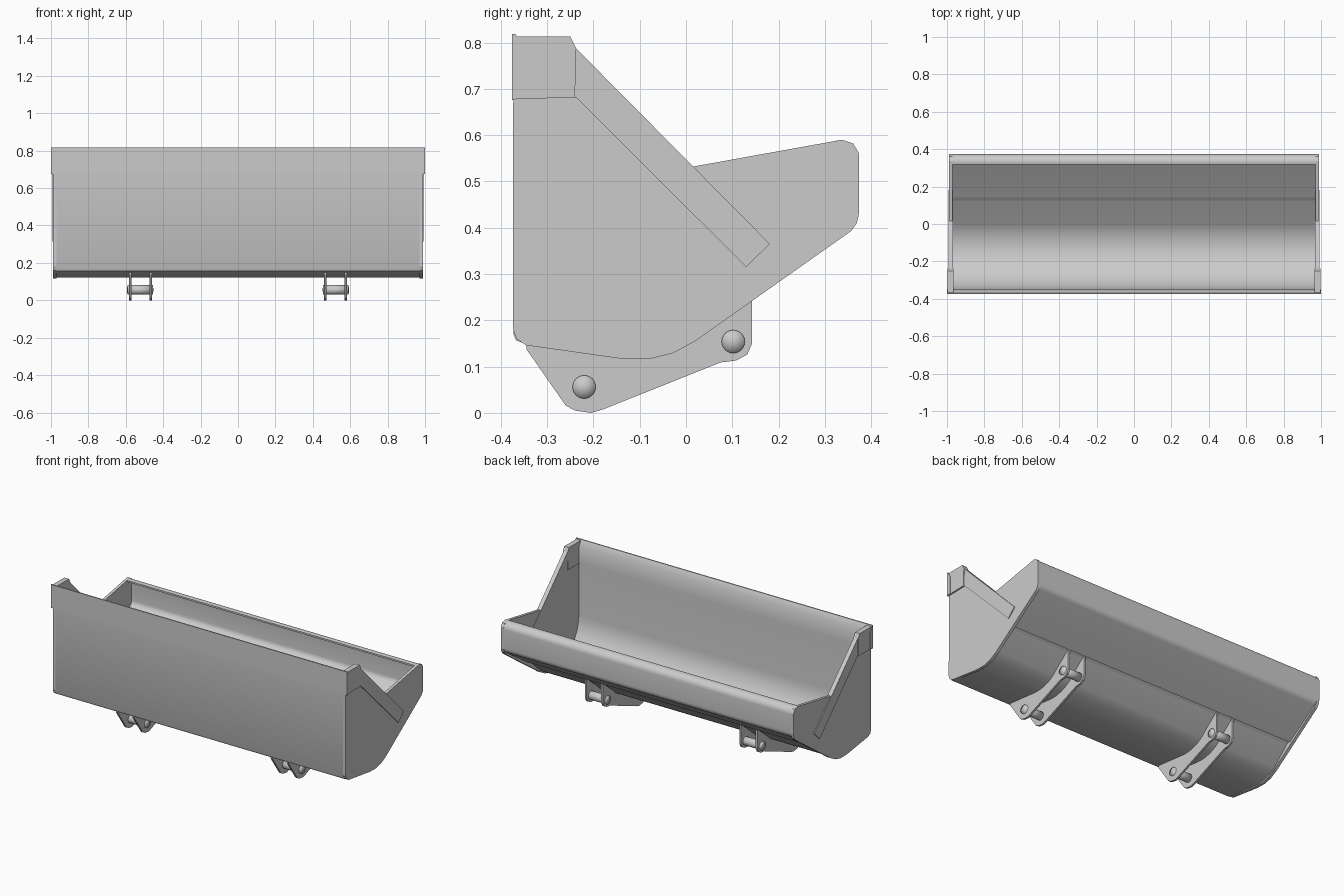
import bpy, bmesh, math

if "Cube" in bpy.data.objects:
    bpy.data.objects.remove(bpy.data.objects["Cube"])


def extrude(name, profile, x0, x1, smooth=True, dome=0.0):
    """Closed (y, z) profile swept along x from x0 to x1."""
    bm = bmesh.new()
    a = [bm.verts.new((x0, y, z)) for y, z in profile]
    b = [bm.verts.new((x1, y, z)) for y, z in profile]
    n = len(profile)
    caps = [bm.faces.new(a), bm.faces.new(b[::-1])]
    for i in range(n):
        j = (i + 1) % n
        bm.faces.new((a[i], b[i], b[j], a[j]))
    bmesh.ops.recalc_face_normals(bm, faces=bm.faces)
    if dome:
        bmesh.ops.poke(bm, faces=caps, offset=dome)
    bmesh.ops.triangulate(bm, faces=[f for f in bm.faces if len(f.verts) > 4])
    me = bpy.data.meshes.new(name)
    bm.to_mesh(me)
    bm.free()
    ob = bpy.data.objects.new(name, me)
    bpy.context.collection.objects.link(ob)
    if smooth:
        bpy.ops.object.select_all(action='DESELECT')
        ob.select_set(True)
        bpy.context.view_layer.objects.active = ob
        bpy.ops.object.shade_smooth_by_angle(angle=math.radians(180 if dome else 35))
    return ob


def arc(cy, cz, r, a0, a1, n):
    """Points on an arc in the y-z plane, angles in degrees."""
    return [(cy + r * math.cos(math.radians(a0 + (a1 - a0) * i / n)),
             cz + r * math.sin(math.radians(a0 + (a1 - a0) * i / n)))
            for i in range(n + 1)]


def both_sides(name, profile, x0, x1, smooth=False, dome=0.0):
    extrude(name + "_right", profile, x0, x1, smooth, dome)
    extrude(name + "_left", profile, -x1, -x0, smooth, dome)


# Shell: front wall, boxed lower corner, curved floor and slope,
# set slightly inside the side walls; the rear lip panel overlaps it with a step
belly = arc(-0.116, 0.36, 0.237, -97, -55, 8)
panel = [(0.141, 0.278), (0.147, 0.266)]
lip_low = arc(0.333, 0.438, 0.040, -55, 0, 5)
lip_top = arc(0.333, 0.549, 0.040, 0, 100, 8)
outer = ([(-0.373, 0.75), (-0.373, 0.170), (-0.367, 0.157), (-0.345, 0.148)]
         + belly + panel + lip_low + lip_top + [(0.318, 0.586)])
inner = ([(0.318, 0.576)] + arc(0.333, 0.549, 0.028, 100, 0, 8)
         + arc(0.325, 0.450, 0.036, 0, -55, 5)
         + arc(-0.127, 0.36, 0.225, -55, -180, 18) + [(-0.352, 0.75)])
extrude("bucket_shell", outer + inner, -0.974, 0.974)

# Side walls with a faceted lower edge and clipped rear corners
side = [(-0.373, 0.75), (-0.374, 0.182), (-0.366, 0.160), (-0.345, 0.146),
        (-0.14, 0.117), (-0.08, 0.116), (-0.028, 0.129), (0.02, 0.155),
        (0.357, 0.393), (0.369, 0.410), (0.374, 0.432), (0.374, 0.560),
        (0.361, 0.582), (0.337, 0.590), (0.015, 0.532), (-0.20, 0.74)]
both_sides("side_wall", side, 0.970, 0.988)

# Side rails with their widened head at the cutting edge, slightly proud
rail = [(-0.355, 0.679), (-0.237, 0.681), (0.13, 0.315), (0.181, 0.365),
        (-0.237, 0.787), (-0.25, 0.812), (-0.355, 0.812)]
both_sides("side_rail", rail, 0.967, 0.993)

# Corner blocks at the ends of the cutting edge
block = [(-0.373, 0.678), (-0.240, 0.681), (-0.237, 0.787), (-0.25, 0.813),
         (-0.373, 0.813)]
both_sides("corner_block", block, 0.965, 0.997)

# Full-width cutting edge with bevelled top
edge = [(-0.3755, 0.676), (-0.349, 0.681), (-0.349, 0.785),
        (-0.368, 0.818), (-0.3755, 0.818)]
extrude("cutting_edge", edge, -1.0, 1.0)

# Mounting brackets: two pairs of plates, with pins
plate = ([(-0.345, 0.138), (-0.26, 0.016), (-0.24, 0.005), (-0.205, 0.0),
          (-0.178, 0.008), (0.075, 0.109), (0.108, 0.113), (0.132, 0.126),
          (0.143, 0.150), (0.143, 0.270), (0.024, 0.172)]
         + arc(-0.116, 0.36, 0.233, -58, -97, 6) + [(-0.345, 0.151)])
for x in (0.466, 0.576):
    both_sides("bracket_plate", plate, x - 0.006, x + 0.006)
for nm, y, z in (("front_pin", -0.22, 0.056), ("rear_pin", 0.102, 0.154)):
    both_sides(nm, arc(y, z, 0.025, 0, 345, 23), 0.455, 0.591, True, 0.003)
